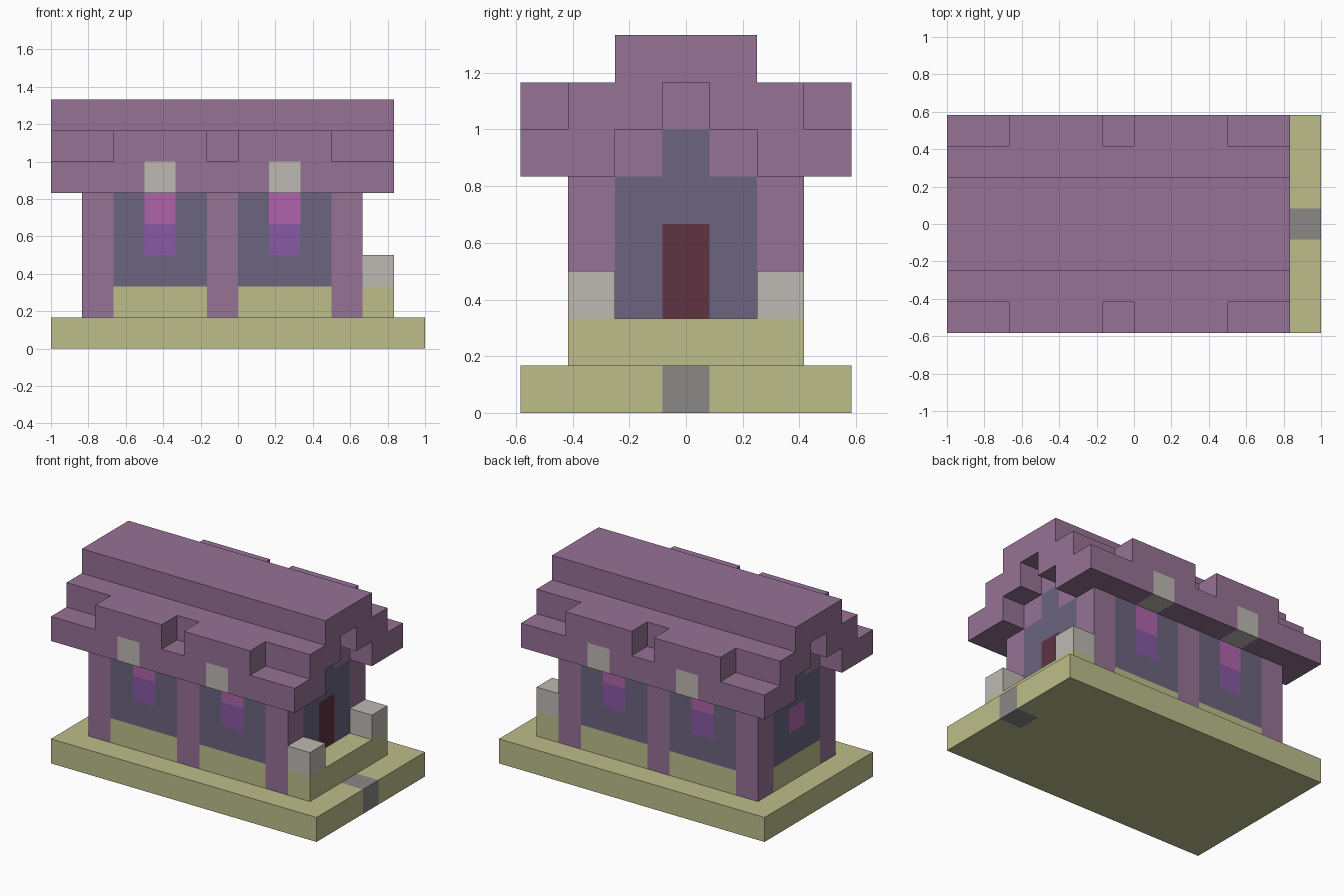
import bpy, bmesh
from mathutils import Vector

cube = bpy.data.objects.get("Cube")
if cube:
    bpy.data.objects.remove(cube, do_unlink=True)

UNIT = 1 / 6                       # edge of one block
OFFSET = Vector((6, 3.5, 0))       # grid corner to model centre

PALETTE = {
    "mauve": (150, 114, 149),
    "slate": (108, 101, 128),
    "sand": (188, 190, 138),
    "pale_stone": (190, 185, 180),
    "pink": (176, 100, 172),
    "violet": (136, 90, 165),
    "maroon": (96, 50, 66),
    "path_grey": (138, 137, 135),
}


def linear(v):
    v /= 255
    return ((v + 0.055) / 1.055) ** 2.4


def make_material(name, rgb):
    mat = bpy.data.materials.new(name)
    mat.use_nodes = True
    colour = [linear(v) for v in rgb] + [1]
    mat.diffuse_color = colour
    bsdf = mat.node_tree.nodes["Principled BSDF"]
    bsdf.inputs["Base Color"].default_value = colour
    bsdf.inputs["Roughness"].default_value = 0.9
    return mat


MATERIALS = {n: make_material(n, c) for n, c in PALETTE.items()}
cells = {}                         # block position -> (part, colour)


def fill(part, colour, xs, ys, zs):
    """Fill a box of blocks; later boxes replace earlier ones."""
    for x in range(*xs):
        for y in range(*ys):
            for z in range(*zs):
                cells[x, y, z] = (part, colour)


def fill_both(part, colour, xs, ys, zs):
    """Fill a box and its mirror image on the back."""
    fill(part, colour, xs, ys, zs)
    fill(part, colour, xs, (7 - ys[1], 7 - ys[0]), zs)


def build(part):
    """Skin the blocks of one part and merge flat areas of one colour."""
    own = {p: c for p, (n, c) in cells.items() if n == part}
    colours = sorted(set(own.values()))
    bm = bmesh.new()
    for pos, colour in own.items():
        centre = Vector(pos) + Vector((0.5, 0.5, 0.5)) - OFFSET
        for axis in range(3):
            for sign in (-1, 1):
                n = Vector((0, 0, 0))
                n[axis] = sign
                if tuple(int(a + b) for a, b in zip(pos, n)) in own:
                    continue
                u = Vector((0, 0, 0))
                u[(axis + 1) % 3] = 1
                v = n.cross(u)
                ring = (-u - v, u - v, u + v, v - u)
                face = bm.faces.new([bm.verts.new((centre + (n + r) / 2) * UNIT) for r in ring])
                face.material_index = colours.index(colour)
    bmesh.ops.remove_doubles(bm, verts=bm.verts, dist=0.001)
    bmesh.ops.dissolve_limit(bm, angle_limit=0.01, verts=bm.verts, edges=bm.edges, delimit={'MATERIAL'})
    mesh = bpy.data.meshes.new(part)
    bm.to_mesh(mesh)
    bm.free()
    for c in colours:
        mesh.materials.append(MATERIALS[c])
    bpy.context.collection.objects.link(bpy.data.objects.new(part, mesh))


# Ground slab with a path block at the entrance
fill("ground_slab", "sand", (0, 12), (0, 7), (0, 1))
fill("ground_slab", "path_grey", (11, 12), (3, 4), (0, 1))

# House body: plinth, walls and stepped gables
fill("walls", "sand", (1, 10), (1, 6), (1, 2))
fill("walls", "slate", (1, 10), (1, 6), (2, 5))
fill("walls", "mauve", (1, 10), (2, 5), (5, 6))
fill("walls", "slate", (1, 10), (3, 4), (5, 6))
fill("walls", "mauve", (1, 10), (3, 4), (6, 7))

# Pillars on both long sides
for x in (1, 5, 9):
    fill_both("pillars", "mauve", (x, x + 1), (1, 2), (1, 5))

# Side windows, end window and door
for x in (3, 7):
    fill_both("side_windows", "violet", (x, x + 1), (1, 2), (3, 4))
    fill_both("side_windows", "pink", (x, x + 1), (1, 2), (4, 5))
fill("end_window", "pink", (1, 2), (3, 4), (3, 4))
fill("door", "maroon", (9, 10), (3, 4), (2, 4))

# Porch step and its two stone posts
fill("porch_step", "sand", (10, 11), (1, 6), (1, 2))
fill_both("porch_posts", "pale_stone", (10, 11), (1, 2), (2, 3))

# Stepped roof, raised dormers and pale blocks over the windows
fill_both("roof", "mauve", (0, 11), (0, 2), (5, 6))
fill_both("roof", "mauve", (0, 11), (1, 3), (6, 7))
fill("roof", "mauve", (0, 11), (2, 5), (7, 8))
for x in (2, 6):
    fill_both("roof", "mauve", (x, x + 3), (0, 1), (6, 7))
    fill_both("roof", "pale_stone", (x + 1, x + 2), (0, 1), (5, 6))

for part in sorted({n for n, c in cells.values()}):
    build(part)
